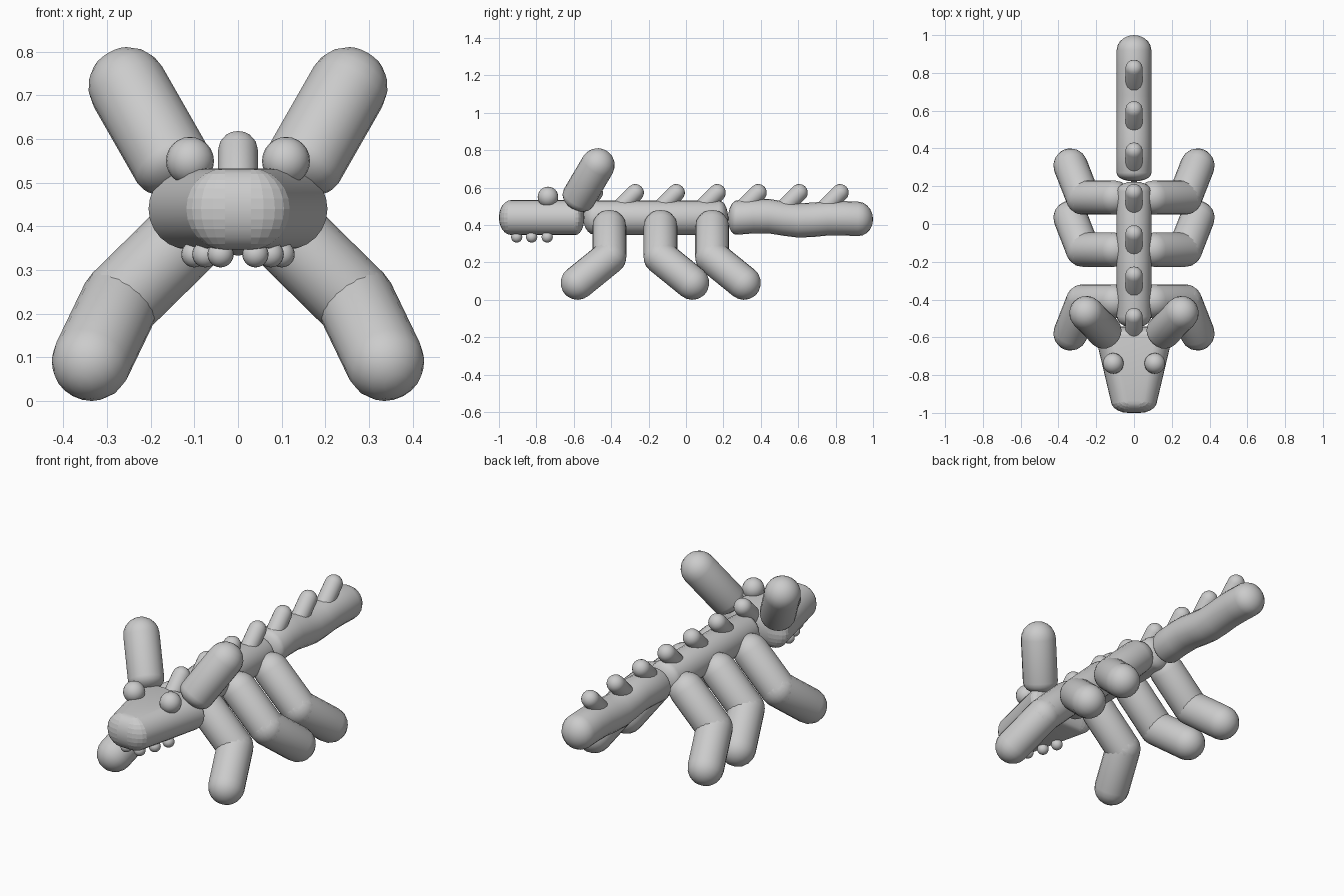
import bpy, bmesh, math
from mathutils import Vector, Matrix

if "Cube" in bpy.data.objects:
    bpy.data.objects.remove(bpy.data.objects["Cube"])

grey = bpy.data.materials.new("plain grey")
grey.diffuse_color = (0.6, 0.6, 0.6, 1)
grey.use_nodes = True
grey.node_tree.nodes["Principled BSDF"].inputs["Base Color"].default_value = grey.diffuse_color


def finish(bm, name):
    bmesh.ops.recalc_face_normals(bm, faces=bm.faces)
    mesh = bpy.data.meshes.new(name)
    bm.to_mesh(mesh)
    bm.free()
    mesh.materials.append(grey)
    obj = bpy.data.objects.new(name, mesh)
    bpy.context.collection.objects.link(obj)
    for o in bpy.context.selected_objects:
        o.select_set(False)
    obj.select_set(True)
    bpy.context.view_layer.objects.active = obj
    bpy.ops.object.shade_smooth_by_angle(angle=math.radians(50))
    return obj


def tube(name, points, r, cap_a=None, cap_b=None, sides=20, steps=5):
    """Round tube through points, with domed ends of the given depth."""
    pts = [Vector(p) for p in points]
    cap_a = r if cap_a is None else cap_a
    cap_b = r if cap_b is None else cap_b
    first = (pts[1] - pts[0]).normalized()
    last = (pts[-1] - pts[-2]).normalized()
    rings = []
    for i in range(1, steps):
        a = math.pi / 2 * i / steps
        rings.append((pts[0] - first * cap_a * math.cos(a), r * math.sin(a)))
    rings += [(p, r) for p in pts]
    for i in range(steps - 1, 0, -1):
        a = math.pi / 2 * i / steps
        rings.append((pts[-1] + last * cap_b * math.cos(a), r * math.sin(a)))
    rot = (pts[-1] - pts[0]).to_track_quat('Z', 'Y')
    bm = bmesh.new()
    loops = []
    for c, rad in rings:
        loops.append([bm.verts.new(c + rot @ Vector((
            rad * math.cos(2 * math.pi * k / sides),
            rad * math.sin(2 * math.pi * k / sides), 0))) for k in range(sides)])
    for a, b in zip(loops, loops[1:]):
        for k in range(sides):
            n = (k + 1) % sides
            bm.faces.new((a[k], a[n], b[n], b[k]))
    for loop, tip in ((loops[0], pts[0] - first * cap_a),
                      (loops[-1], pts[-1] + last * cap_b)):
        v = bm.verts.new(tip)
        for k in range(sides):
            bm.faces.new((loop[k], loop[(k + 1) % sides], v))
    return finish(bm, name)


def ball(name, pos, r):
    bm = bmesh.new()
    bmesh.ops.create_uvsphere(bm, u_segments=20, v_segments=12, radius=r,
                              matrix=Matrix.Translation(pos))
    return finish(bm, name)


# Body and gently wavy tail
tube("body", [(0, -0.49, 0.44), (0, 0.175, 0.44)], 0.092, 0.06, 0.05)
wave = [(0.27, 0.44), (0.36, 0.447), (0.44, 0.448), (0.52, 0.435), (0.60, 0.425),
        (0.68, 0.428), (0.76, 0.436), (0.84, 0.436), (0.92, 0.433)]
tube("tail", [(0, y, z) for y, z in wave], 0.092, 0.045, 0.08)

# Wedge head: hull of four flattened balls
bm = bmesh.new()
for x, y, squash in ((0.03, -0.935, 0.7), (0.112, -0.59, 0.5)):
    for s in (-1, 1):
        bmesh.ops.create_uvsphere(
            bm, u_segments=20, v_segments=12, radius=0.093,
            matrix=Matrix.Translation((s * x, y, 0.44)) @ Matrix.Diagonal((1, squash, 1, 1)))
hull = bmesh.ops.convex_hull(bm, input=bm.verts[:])
inner = {g for g in hull["geom_interior"] if isinstance(g, bmesh.types.BMVert)}
bmesh.ops.delete(bm, geom=list(inner), context='VERTS')
finish(bm, "head")

for side, s in (("left", -1), ("right", 1)):
    # Upright horn, eye and teeth
    tube(side + "_horn", [(s * 0.152, -0.575, 0.545), (s * 0.252, -0.472, 0.72)], 0.091, 0.06)
    ball(side + "_eye", (s * 0.11, -0.738, 0.55), 0.055)
    for i, (x, y) in enumerate(((0.04, -0.905), (0.075, -0.825), (0.1, -0.742))):
        ball(f"{side}_tooth_{i + 1}", (s * x, y, 0.336), 0.03)
    # Three bent legs; the front pair steps forward, the others back
    for name, y, step in (("front", -0.41, -0.169), ("middle", -0.136, 0.169),
                          ("rear", 0.14, 0.169)):
        knee = (s * 0.27, y, 0.228)
        tube(f"{side}_{name}_upper_leg", [(s * 0.105, y, 0.39), knee], 0.091)
        tube(f"{side}_{name}_lower_leg", [knee, (s * 0.336, y + step, 0.091)], 0.091)

# Row of backward-leaning spikes
for i in range(7):
    y = -0.49 + 0.219 * i
    tube(f"back_spike_{i + 1}", [(0, y - 0.1, 0.473), (0, y, 0.573)], 0.046, sides=16)
